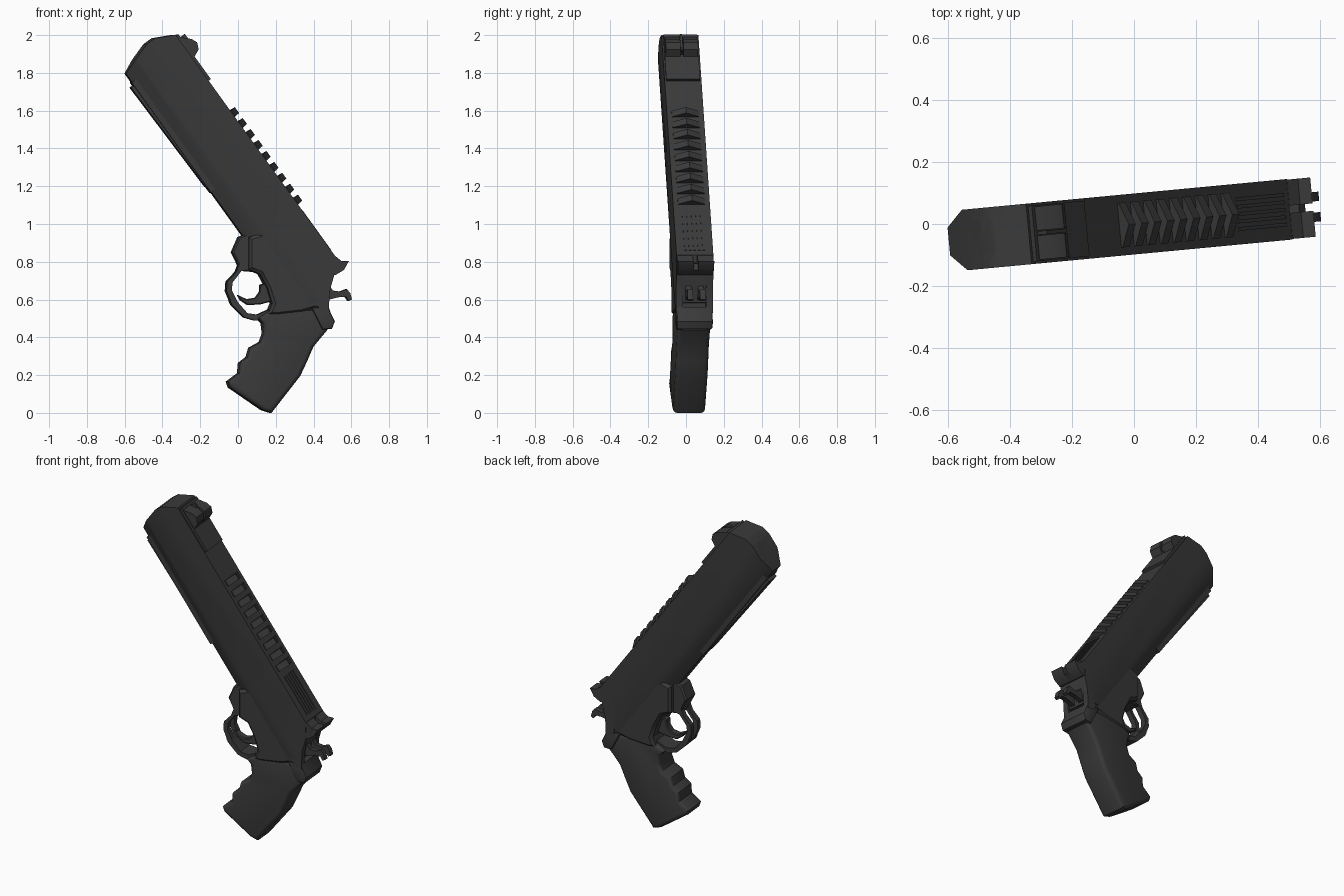
import bpy, bmesh, math
from mathutils import Vector, Matrix

if "Cube" in bpy.data.objects:
    bpy.data.objects.remove(bpy.data.objects["Cube"])

metal = bpy.data.materials.new("dark_gunmetal")
metal.use_nodes = True
colour = (0.043, 0.043, 0.043, 1)
metal.diffuse_color = colour
bsdf = metal.node_tree.nodes["Principled BSDF"]
bsdf.inputs["Base Color"].default_value = colour
bsdf.inputs["Roughness"].default_value = 0.7

YAW = Matrix.Rotation(math.radians(5.4), 4, "Z")
BACK = Vector((0.587, -0.81))     # along the barrel, towards the rear
UP = Vector((0.81, 0.587))        # from the barrel's belly to its top rib


def uv(u, v):
    """Barrel coordinates (distance from muzzle, height over belly) to x, z."""
    return tuple(BACK * (u - 1.87) + UP * (v + 0.568))


def finish(name, bm):
    bmesh.ops.recalc_face_normals(bm, faces=bm.faces)
    bm.transform(YAW)
    mesh = bpy.data.meshes.new(name)
    bm.to_mesh(mesh)
    bm.free()
    mesh.materials.append(metal)
    obj = bpy.data.objects.new(name, mesh)
    bpy.context.collection.objects.link(obj)
    bpy.ops.object.select_all(action="DESELECT")
    obj.select_set(True)
    bpy.context.view_layer.objects.active = obj
    bpy.ops.object.shade_smooth_by_angle(angle=math.radians(32))
    return obj


def slab(points, half, y=0.0):
    """Extrude a side profile symmetrically about depth y."""
    bm = bmesh.new()
    face = bm.faces.new([bm.verts.new((x, y - half, z)) for x, z in points])
    ext = bmesh.ops.extrude_face_region(bm, geom=[face])
    moved = [g for g in ext["geom"] if isinstance(g, bmesh.types.BMVert)]
    bmesh.ops.translate(bm, verts=moved, vec=(0, 2 * half, 0))
    bmesh.ops.recalc_face_normals(bm, faces=bm.faces)
    return bm


def part(name, points, half, y=0.0, bevel=0.0, segments=1):
    """Slab whose two side rims may be rounded."""
    bm = slab(points, half, y)
    if bevel:
        rims = [e for e in bm.edges
                if abs(e.verts[0].co.y - e.verts[1].co.y) < 1e-6]
        bmesh.ops.bevel(bm, geom=rims, offset=bevel, segments=segments,
                        profile=0.5, affect="EDGES", clamp_overlap=True)
    return finish(name, bm)


def box(name, u0, u1, v0, v1, half, y=0.0):
    return part(name, [uv(u0, v0), uv(u1, v0), uv(u1, v1), uv(u0, v1)], half, y)


# Barrel: side profile with the two belly corners sliced off
barrel_profile = [(0.064, 0), (0.034, 0.073), (0.0, 0.177), (0.0, 0.231),
                  (0.05, 0.33), (1.49, 0.33), (1.58, 0.26), (1.62, 0.2),
                  (1.67, 0.15), (1.6, 0.04), (1.4, 0)]
bm = slab([uv(*p) for p in barrel_profile], 0.098)
edge = uv(0, 0.09)
for side in (-1, 1):
    normal = Vector((-0.053 * UP.x, side * 0.09, -0.053 * UP.y))
    bmesh.ops.bisect_plane(bm, geom=bm.verts[:] + bm.edges[:] + bm.faces[:],
                           plane_co=(edge[0], side * 0.098, edge[1]),
                           plane_no=normal.normalized(), clear_outer=True)
    bmesh.ops.holes_fill(bm, edges=[e for e in bm.edges if e.is_boundary])
barrel = finish("barrel", bm)

# Bore
bm = bmesh.new()
bmesh.ops.create_cone(bm, cap_ends=True, segments=24, radius1=0.055,
                      radius2=0.055, depth=0.6)
axis = Vector((BACK.x, 0, BACK.y))
cx, cz = uv(0.05, 0.2)
bm.transform(Matrix.Translation((cx, 0, cz)) @
             axis.to_track_quat("Z", "Y").to_matrix().to_4x4())
cutter = finish("bore_cutter", bm)
cutter.hide_render = True
mod = barrel.modifiers.new("bore", "BOOLEAN")
mod.object = cutter
mod.operation = "DIFFERENCE"
mod.solver = "EXACT"
bpy.context.view_layer.objects.active = barrel
bpy.ops.object.modifier_apply(modifier="bore")
bpy.data.objects.remove(cutter)

# Rail under the barrel
part("under_rail", [uv(0.14, -0.022), uv(0.8, -0.008), uv(0.8, 0.03),
                    uv(0.14, 0.03)], 0.045)
box("under_rail_step", 0.12, 0.84, -0.004, 0.04, 0.06)

# Front sight: ramp, two shoulders and a thin blade
box("front_sight_base", 0.06, 0.35, 0.32, 0.345, 0.09)
shoulder = [uv(0.06, 0.33), uv(0.12, 0.388), uv(0.15, 0.4), uv(0.185, 0.385),
            uv(0.205, 0.34)]
for side in (-1, 1):
    part("front_sight_shoulder", shoulder, 0.039, side * 0.047)
box("front_sight_blade", 0.08, 0.19, 0.33, 0.38, 0.006)

# Gabled cooling ribs along the top
for i in range(9):
    u0 = 0.55 + i * 0.0715
    bm = bmesh.new()
    outline = [(-0.072, 0.31), (0.072, 0.31), (0.072, 0.335),
               (0, 0.368), (-0.072, 0.335)]
    rings = []
    for u in (u0, u0 + 0.038):
        ring = []
        for y, v in outline:
            x, z = uv(u, v)
            ring.append(bm.verts.new((x, y, z)))
        bm.faces.new(ring)
        rings.append(ring)
    for a in range(5):
        b = (a + 1) % 5
        bm.faces.new((rings[0][a], rings[0][b], rings[1][b], rings[1][a]))
    finish("cooling_rib", bm)

# Fine lengthwise ridges ahead of the rear sight
for i in range(5):
    box("top_ridge", 1.2, 1.46, 0.32, 0.335, 0.006, (i - 2) * 0.024)

# Rear sight with a notch
rear_sight = [(0.47, 0.83), (0.505, 0.833), (0.54, 0.805), (0.58, 0.803),
              (0.555, 0.757), (0.51, 0.73), (0.46, 0.74)]
for side in (-1, 1):
    part("rear_sight", rear_sight, 0.042, side * 0.054)
part("rear_sight_bridge", [(0.47, 0.8), (0.535, 0.79), (0.555, 0.757),
                           (0.51, 0.73), (0.46, 0.74)], 0.03)

# Frame, with an open centre at the back for the hammers
front_frame = [(0.05, 0.93), (0.05, 0.76), (0.11, 0.735), (0.15, 0.66),
               (0.175, 0.58), (0.15, 0.52), (0.2, 0.515), (0.33, 0.53),
               (0.4, 0.55), (0.44, 0.54), (0.44, 0.8), (0.27, 1.0)]
part("frame", front_frame, 0.094, bevel=0.016)
cheek = [(0.42, 0.54), (0.475, 0.53), (0.475, 0.575), (0.48, 0.65),
         (0.5, 0.72), (0.42, 0.74)]
for side in (-1, 1):
    part("rear_cheek", cheek, 0.018, side * 0.08)
tang = [(0.38, 0.56), (0.475, 0.56), (0.485, 0.53), (0.507, 0.485),
        (0.492, 0.445), (0.44, 0.44)]
part("tang", tang, 0.096, bevel=0.012, segments=2)

# Twin hammers
hammer = [(0.4, 0.7), (0.47, 0.69), (0.5, 0.648), (0.54, 0.642),
          (0.575, 0.655), (0.592, 0.635), (0.602, 0.6), (0.585, 0.592),
          (0.57, 0.615), (0.53, 0.612), (0.48, 0.6), (0.4, 0.58)]
for side in (-1, 1):
    part("hammer", hammer, 0.015, side * 0.033)

# Trigger guard: mount, split front rails and a full-width lower strap
part("guard_mount", [(0.045, 0.95), (0.0, 0.93), (-0.035, 0.85), (-0.01, 0.8),
                     (0.01, 0.752), (0.09, 0.745), (0.12, 0.85)],
     0.055, bevel=0.008)
rail = [(-0.01, 0.815), (0.003, 0.79), (-0.015, 0.745), (-0.062, 0.695),
        (-0.066, 0.645), (-0.036, 0.572), (-0.01, 0.595), (-0.038, 0.65),
        (-0.034, 0.69), (0.012, 0.75), (0.05, 0.76)]
for side in (-1, 1):
    part("guard_rail", rail, 0.017, side * 0.038)
strap = [(-0.045, 0.59), (-0.036, 0.57), (0.03, 0.505), (0.09, 0.488),
         (0.17, 0.515), (0.19, 0.57), (0.155, 0.545), (0.1, 0.52),
         (0.045, 0.528), (-0.005, 0.585), (-0.025, 0.62)]
part("guard_strap", strap, 0.055)

# Trigger
part("trigger", [(-0.005, 0.625), (0.045, 0.602), (0.09, 0.61), (0.112, 0.64),
                 (0.115, 0.68), (0.17, 0.69), (0.175, 0.59), (0.12, 0.575),
                 (0.05, 0.57), (0.01, 0.597)], 0.024, bevel=0.005)

# Grip with finger grooves
grip = [(0.47, 0.44), (0.395, 0.35), (0.36, 0.27), (0.325, 0.195), (0.172, 0),
        (0.125, 0.015), (-0.05, 0.135), (-0.06, 0.165), (0.0, 0.21),
        (0.005, 0.265), (0.045, 0.295), (0.06, 0.345), (0.115, 0.375),
        (0.132, 0.42), (0.125, 0.475), (0.1, 0.5), (0.16, 0.54), (0.3, 0.56),
        (0.44, 0.54)]
part("grip", grip, 0.086, bevel=0.028, segments=3)
